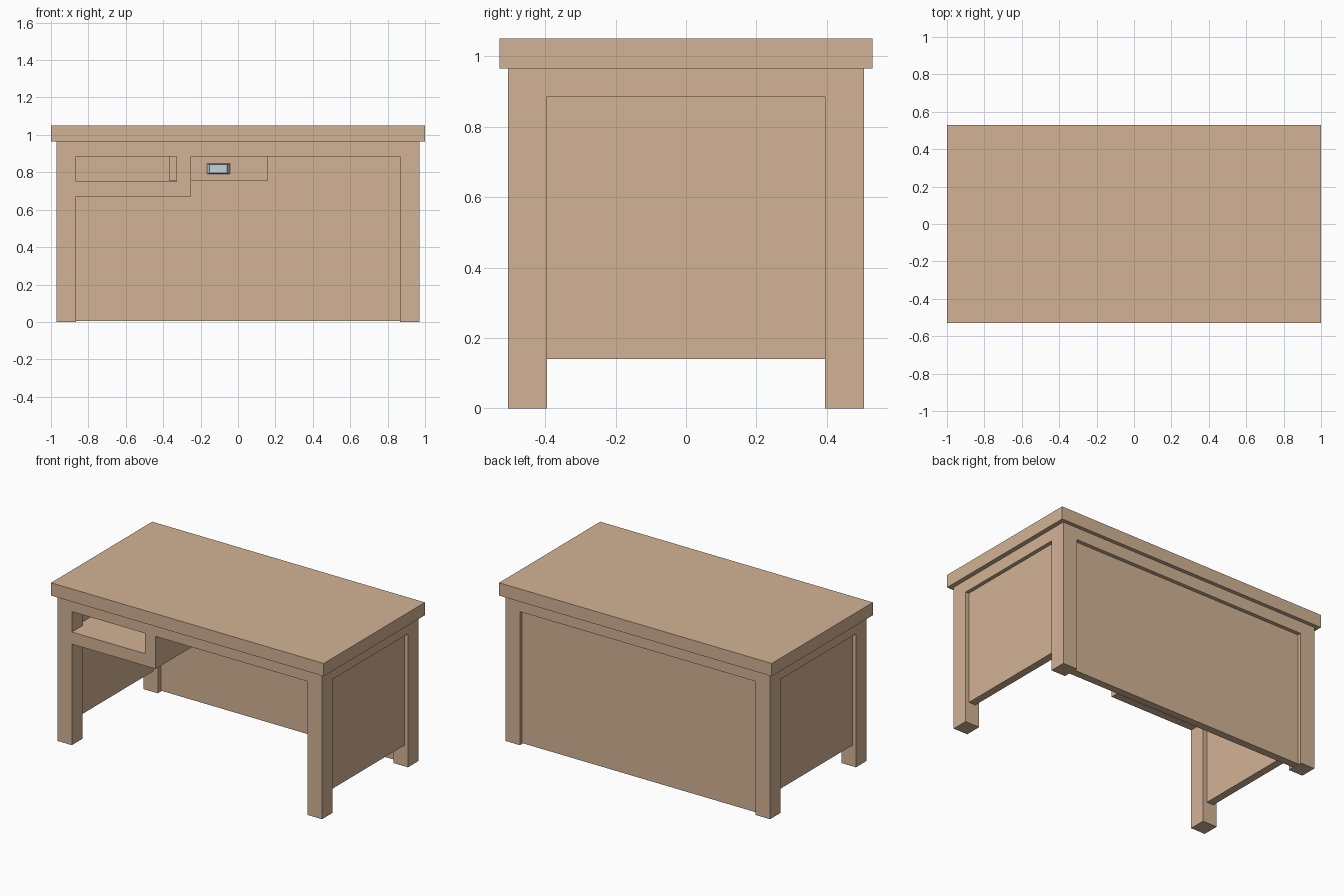
import bpy, bmesh

if "Cube" in bpy.data.objects:
    bpy.data.objects.remove(bpy.data.objects["Cube"])


def material(name, color):
    m = bpy.data.materials.new(name)
    m.diffuse_color = color
    m.use_nodes = True
    m.node_tree.nodes["Principled BSDF"].inputs["Base Color"].default_value = m.diffuse_color
    return m


WOOD = material("tan_wood", (0.65, 0.45, 0.30, 1))
METAL = material("pale_metal", (0.55, 0.65, 0.68, 1))


def box(name, x, y, z, mat=WOOD, front_scale=None):
    """Box from (min, max) ranges; front_scale tapers the -y face in x and z."""
    bm = bmesh.new()
    bmesh.ops.create_cube(bm, size=1)
    for v in bm.verts:
        if front_scale and v.co.y < 0:
            v.co.x *= front_scale[0]
            v.co.z *= front_scale[1]
        for i, (lo, hi) in enumerate((x, y, z)):
            v.co[i] = (lo + hi) / 2 + v.co[i] * (hi - lo)
    me = bpy.data.meshes.new(name)
    bm.to_mesh(me)
    bm.free()
    me.materials.append(mat)
    ob = bpy.data.objects.new(name, me)
    bpy.context.collection.objects.link(ob)
    return ob


def span(s, a, b):
    """Range a..b mirrored to side s."""
    return tuple(sorted((s * a, s * b)))


XI, XO = 0.865, 0.97      # leg inner and outer x
YI, YO = 0.395, 0.505     # leg inner and outer y
ZR, ZT = 0.885, 0.965     # rail bottom and top

# Tabletop
box("tabletop", (-1, 1), (-0.53, 0.53), (ZT, 1.05))

# Legs, top rails and recessed side panels
for s, side in ((-1, "left"), (1, "right")):
    for t, end in ((-1, "front"), (1, "back")):
        box(f"{end}_{side}_leg", span(s, XI, XO), span(t, YI, YO), (0, ZT))
    box(f"{side}_rail", span(s, XI, XO), (-YI, YI), (ZR, ZT))
    box(f"{side}_panel", span(s, 0.895, 0.945), (-YI, YI), (0.14, ZR))
for t, end in ((-1, "front"), (1, "back")):
    box(f"{end}_rail", (-XI, XI), span(t, YI, YO), (ZR, ZT))

# Recessed back panel
box("back_panel", (-XI, XI), (0.43, 0.48), (0.004, ZR))

# Drawer bay: floor and divider wall
box("bay_floor", (-0.895, -0.33), (-YO, 0.43), (0.67, 0.75))
box("bay_divider", (-0.33, -0.25), (-YO, 0.43), (0.67, ZR))

# Drawer tucked behind the divider, open at the top
dx0, dx1, dy0, dy1, dz0, dz1, w = -0.37, 0.16, -0.20, 0.40, 0.755, 0.885, 0.03
box("drawer_front", (dx0, dx1), (dy0, dy0 + w), (dz0, dz1))
box("drawer_back", (dx0, dx1), (dy1 - w, dy1), (dz0, dz1))
box("drawer_left_side", (dx0, dx0 + w), (dy0 + w, dy1 - w), (dz0, dz1))
box("drawer_right_side", (dx1 - w, dx1), (dy0 + w, dy1 - w), (dz0, dz1))
box("drawer_bottom", (dx0 + w, dx1 - w), (dy0 + w, dy1 - w), (dz0, dz0 + w))

# Tapered drawer handle
box("drawer_handle", (-0.167, -0.043), (dy0 - 0.03, dy0), (0.79, 0.846),
    METAL, (0.75, 0.82))
